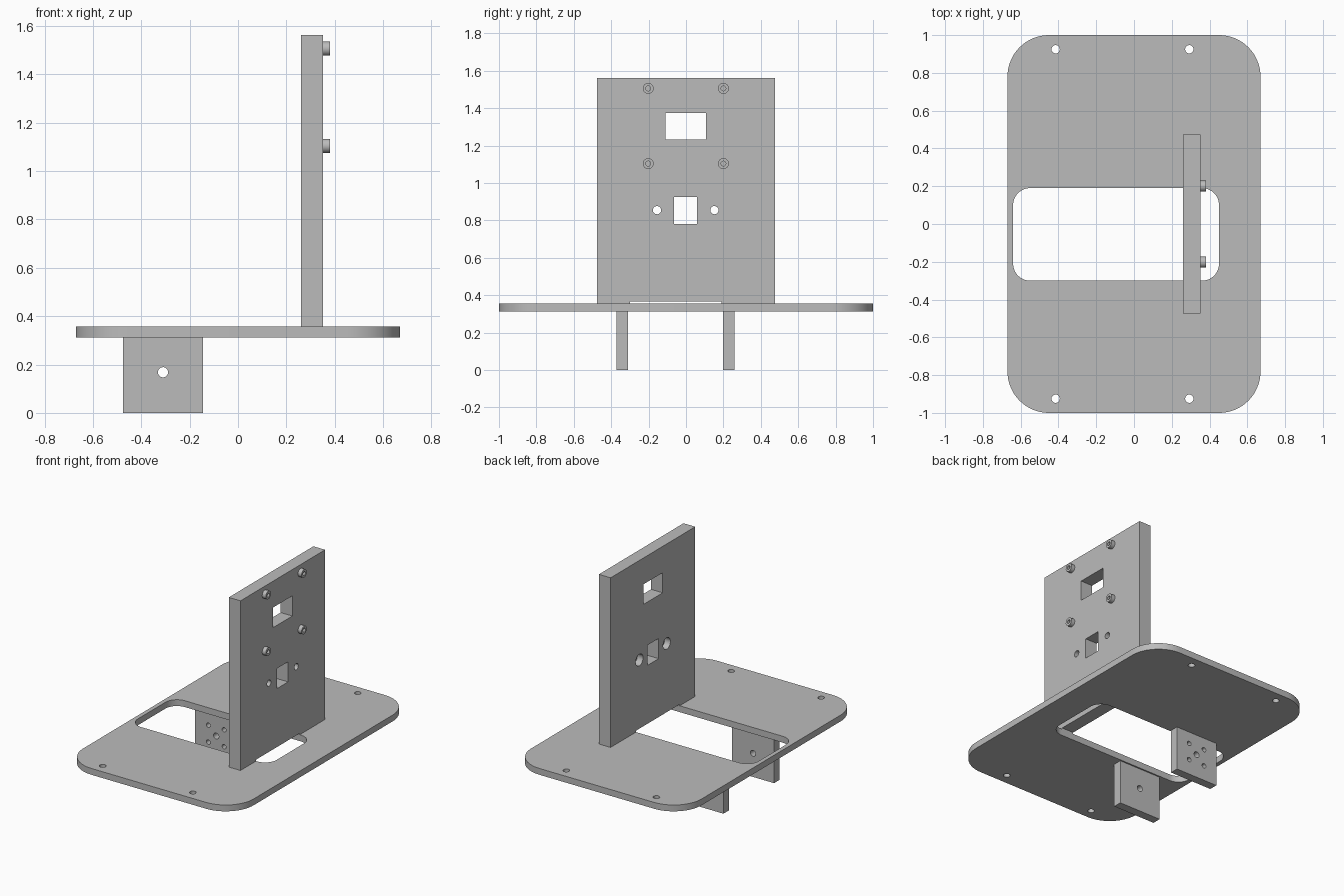
import bpy, bmesh
from math import radians, cos, sin, pi
from mathutils import Matrix, Vector

cube = bpy.data.objects.get("Cube")
if cube:
    bpy.data.objects.remove(cube, do_unlink=True)

grey = bpy.data.materials.new("plain grey")
grey.use_nodes = True
grey.diffuse_color = (0.5, 0.5, 0.5, 1)
grey.node_tree.nodes["Principled BSDF"].inputs["Base Color"].default_value = (0.5, 0.5, 0.5, 1)


def finish(bm, name):
    bmesh.ops.recalc_face_normals(bm, faces=bm.faces)
    mesh = bpy.data.meshes.new(name)
    bm.to_mesh(mesh)
    bm.free()
    mesh.materials.append(grey)
    obj = bpy.data.objects.new(name, mesh)
    bpy.context.collection.objects.link(obj)
    return obj


def block(name, lo, hi):
    """Box between two opposite corners."""
    lo, hi = Vector(lo), Vector(hi)
    bm = bmesh.new()
    bmesh.ops.create_cube(bm, size=1, matrix=Matrix.Translation((lo + hi) / 2) @ Matrix.Diagonal((*(hi - lo), 1)))
    return finish(bm, name)


def rounded_plate(name, x0, x1, y0, y1, z0, z1, r, steps=16):
    """Upright prism over a rectangle with round corners."""
    bm = bmesh.new()
    corners = [(x1 - r, y1 - r), (x0 + r, y1 - r), (x0 + r, y0 + r), (x1 - r, y0 + r)]
    ring = []
    for i, (cx, cy) in enumerate(corners):
        for k in range(steps + 1):
            a = (i + k / steps) * pi / 2
            ring.append(bm.verts.new((cx + r * cos(a), cy + r * sin(a), z0)))
    face = bm.faces.new(ring)
    out = bmesh.ops.extrude_face_region(bm, geom=[face])
    top = [v for v in out["geom"] if isinstance(v, bmesh.types.BMVert)]
    bmesh.ops.translate(bm, verts=top, vec=(0, 0, z1 - z0))
    return finish(bm, name)


def rod(name, centre, radius, length, axis):
    """Cylinder along the x, y or z axis."""
    turn = {"x": Matrix.Rotation(pi / 2, 4, "Y"), "y": Matrix.Rotation(pi / 2, 4, "X"), "z": Matrix.Identity(4)}
    bm = bmesh.new()
    bmesh.ops.create_cone(bm, cap_ends=True, segments=32, radius1=radius, radius2=radius, depth=length,
                          matrix=Matrix.Translation(centre) @ turn[axis])
    return finish(bm, name)


def cut(obj, cutters):
    """Subtract every cutter, then discard it."""
    bpy.context.view_layer.objects.active = obj
    for c in cutters:
        c.hide_render = True
        mod = obj.modifiers.new("cut", "BOOLEAN")
        mod.operation = "DIFFERENCE"
        mod.solver = "EXACT"
        mod.object = c
        bpy.ops.object.modifier_apply(modifier=mod.name)
        bpy.data.objects.remove(c, do_unlink=True)


parts = []
BASE_Z, TOP_Z = 0.312, 0.357
WALL_X0, WALL_X1 = 0.26, 0.352

# Base plate with its long slot and four screw holes
base = rounded_plate("base_plate", -0.67, 0.67, -1, 1, BASE_Z, TOP_Z, 0.22)
cutters = [rounded_plate("slot_cutter", -0.64, 0.45, -0.3, 0.19, 0.2, 0.5, 0.09)]
for x in (-0.415, 0.293):
    for y in (-0.925, 0.925):
        cutters.append(rod("screw_hole_cutter", (x, y, TOP_Z), 0.022, 0.3, "z"))
cut(base, cutters)
parts.append(base)

# Upright wall: two windows, shallow notch over the slot, counterbored holes
wall = block("upright_wall", (WALL_X0, -0.475, TOP_Z), (WALL_X1, 0.475, 1.562))
cutters = [
    block("upper_window_cutter", (0.1, -0.11, 1.232), (0.5, 0.107, 1.375)),
    block("lower_window_cutter", (0.1, -0.064, 0.782), (0.5, 0.06, 0.925)),
    block("notch_cutter", (0.1, -0.3, 0.3), (0.5, 0.19, 0.367)),
]
for y in (-0.155, 0.152):
    cutters.append(rod("bolt_hole_cutter", (0.3, y, 0.855), 0.022, 0.4, "x"))
    cutters.append(rod("counterbore_cutter", (WALL_X0, y, 0.855), 0.041, 0.09, "x"))
cut(wall, cutters)
parts.append(wall)

# Four hollow standoffs on the wall
for y in (-0.202, 0.2):
    for z in (1.104, 1.506):
        pin = rod("standoff", (WALL_X1 + 0.014, y, z), 0.029, 0.028, "x")
        cut(pin, [rod("bore_cutter", (WALL_X1 + 0.024, y, z), 0.013, 0.044, "x")])
        parts.append(pin)

# Two bracket plates below the base
LEG_X, LEG_Z = -0.31, 0.168
for name, y0, y1 in (("front_bracket", -0.371, -0.31), ("back_bracket", 0.198, 0.258)):
    leg = block(name, (-0.475, y0, 0), (-0.145, y1, BASE_Z))
    cutters = [rod("axle_hole_cutter", (LEG_X, y0, LEG_Z), 0.021, 0.3, "y")]
    if name == "back_bracket":
        for dx in (-0.062, 0.062):
            for dz in (-0.06, 0.06):
                cutters.append(rod("mount_hole_cutter", (LEG_X + dx, y0, LEG_Z + dz), 0.016, 0.3, "y"))
    cut(leg, cutters)
    parts.append(leg)

# Smooth the round walls, keep the edges sharp
bpy.ops.object.select_all(action="DESELECT")
for p in parts:
    p.select_set(True)
bpy.context.view_layer.objects.active = base
bpy.ops.object.shade_smooth_by_angle(angle=radians(30))
